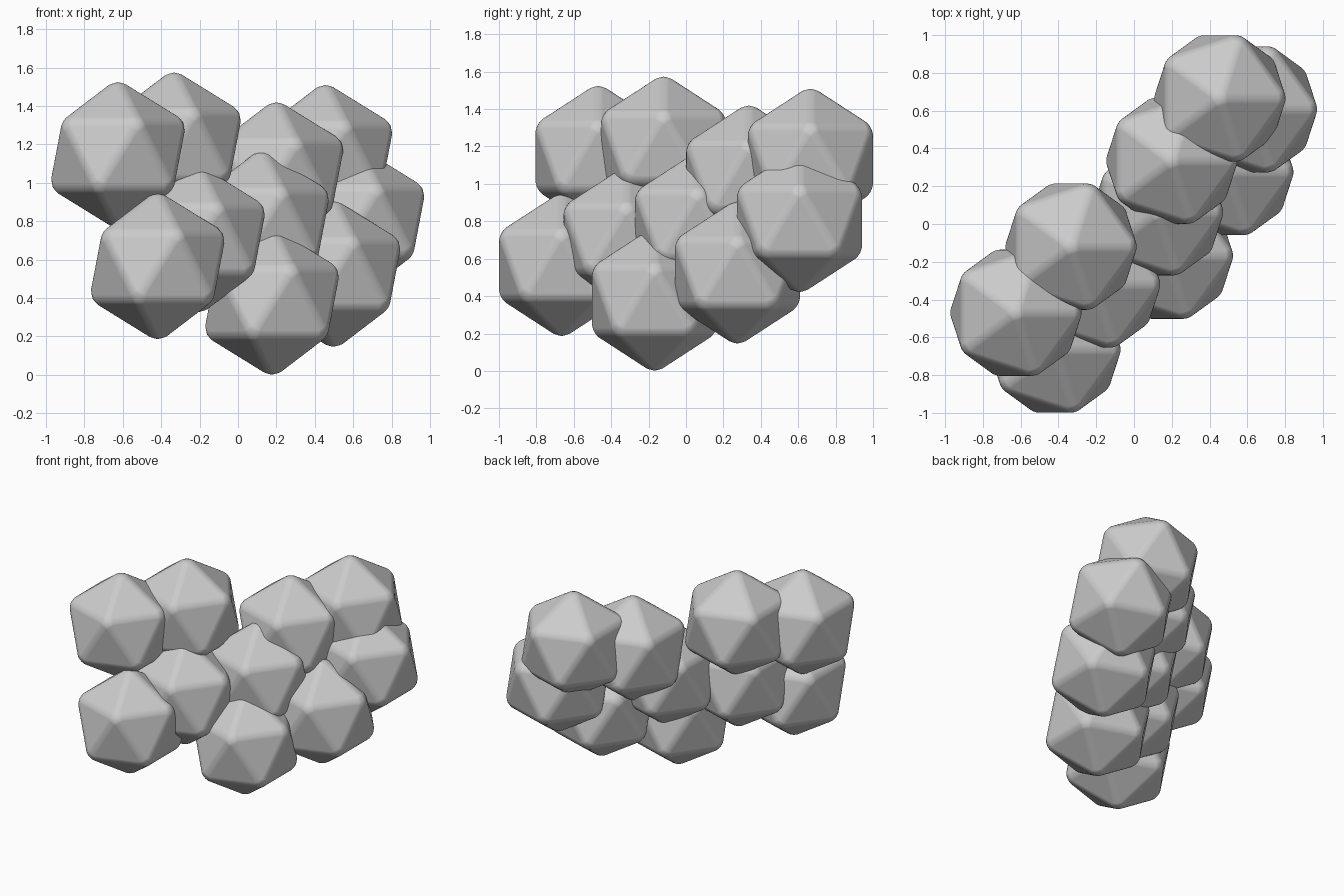
import bpy

if "Cube" in bpy.data.objects:
    bpy.data.objects.remove(bpy.data.objects["Cube"])

RADIUS = 0.4
BEVEL = 0.03

# Centres of the ten identical chunks, top row down
CENTRES = [
    (-0.625, -0.47, 1.145),
    (-0.333, -0.12, 1.195),
    (0.20, 0.335, 1.04),
    (0.455, 0.665, 1.13),
    (0.125, 0.062, 0.782),
    (-0.208, -0.32, 0.705),
    (0.622, 0.607, 0.80),
    (-0.418, -0.665, 0.565),
    (0.177, -0.168, 0.38),
    (0.497, 0.275, 0.525),
]


def add_chunk(index, centre):
    # Icosahedron standing on a corner, with rounded edges
    bpy.ops.mesh.primitive_ico_sphere_add(subdivisions=1, radius=RADIUS, location=centre)
    chunk = bpy.context.object
    chunk.name = f"cluster_chunk_{index}"
    bevel = chunk.modifiers.new("rounded_edges", 'BEVEL')
    bevel.width = BEVEL
    bevel.segments = 4
    bevel.limit_method = 'NONE'
    bevel.harden_normals = True
    bpy.ops.object.shade_smooth()


for i, c in enumerate(CENTRES, 1):
    add_chunk(i, c)
